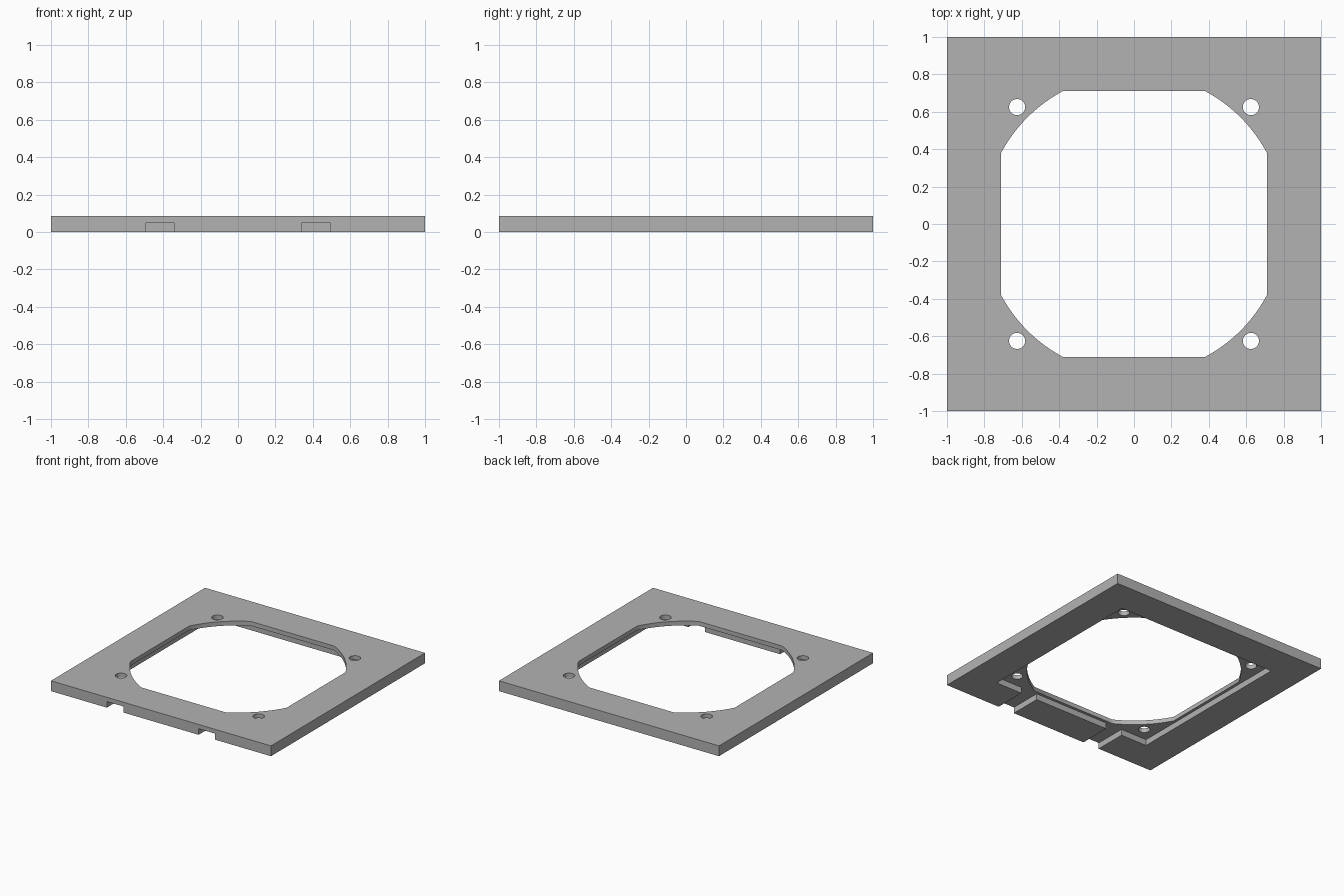
import bpy, bmesh, math

HEIGHT = 0.085      # plate thickness
RECESS = 0.05       # depth of the underside pocket and cable slots
POCKET = 0.733      # half width of the pocket
OPENING = 0.71      # half width of the airflow opening
ARC_R = 0.806       # radius of the opening's rounded corners
HOLE = 0.625        # screw hole offset
SLOT_IN, SLOT_OUT = 0.342, 0.492

old = bpy.data.objects.get("Cube")
if old:
    bpy.data.objects.remove(old, do_unlink=True)

grey = bpy.data.materials.new("plain grey")
grey.use_nodes = True
colour = (0.45, 0.45, 0.45, 1)
grey.diffuse_color = colour
grey.node_tree.nodes["Principled BSDF"].inputs["Base Color"].default_value = colour


def prism(name, outline, bottom, top):
    """Extrude a flat outline between two heights."""
    bm = bmesh.new()
    face = bm.faces.new([bm.verts.new((x, y, bottom)) for x, y in outline])
    moved = bmesh.ops.extrude_face_region(bm, geom=[face])["geom"]
    verts = [v for v in moved if isinstance(v, bmesh.types.BMVert)]
    bmesh.ops.translate(bm, verts=verts, vec=(0, 0, top - bottom))
    bmesh.ops.recalc_face_normals(bm, faces=bm.faces)
    mesh = bpy.data.meshes.new(name)
    bm.to_mesh(mesh)
    bm.free()
    mesh.materials.append(grey)
    obj = bpy.data.objects.new(name, mesh)
    bpy.context.collection.objects.link(obj)
    return obj


def arc(cx, cy, radius, start, end, steps):
    angles = [start + (end - start) * i / steps for i in range(steps + 1)]
    return [(cx + radius * math.cos(a), cy + radius * math.sin(a)) for a in angles]


def cut(target, cutter):
    """Subtract the cutter from the target, then discard it."""
    mod = target.modifiers.new("cut", "BOOLEAN")
    mod.operation = "DIFFERENCE"
    mod.solver = "EXACT"
    mod.object = cutter
    bpy.context.view_layer.objects.active = target
    bpy.ops.object.modifier_apply(modifier=mod.name)
    bpy.data.objects.remove(cutter, do_unlink=True)


# Square plate
frame = prism("mounting_frame", [(-1, -1), (1, -1), (1, 1), (-1, 1)], 0, HEIGHT)

# Underside pocket with two cable slots running out through the front edge
half = [(SLOT_IN, -POCKET), (SLOT_IN, -1.1), (SLOT_OUT, -1.1),
        (SLOT_OUT, -POCKET), (POCKET, -POCKET), (POCKET, POCKET)]
cut(frame, prism("pocket_cutter", half + [(-x, y) for x, y in reversed(half)],
                 -0.1, RECESS))

# Opening: straight sides joined by arcs at the four corners
first = math.acos(OPENING / ARC_R)
outline = []
for i in range(4):
    turn = i * math.pi / 2
    outline += arc(0, 0, ARC_R, turn + first, turn + math.pi / 2 - first, 12)
cut(frame, prism("opening_cutter", outline, -0.1, 0.2))

# Four screw holes
for sx in (-1, 1):
    for sy in (-1, 1):
        ring = arc(sx * HOLE, sy * HOLE, 0.043, 0, math.tau, 32)[:-1]
        cut(frame, prism("hole_cutter", ring, -0.1, 0.2))

# Smooth the curved walls, keep the edges crisp
bpy.ops.object.select_all(action="DESELECT")
frame.select_set(True)
bpy.context.view_layer.objects.active = frame
bpy.ops.object.shade_smooth_by_angle(angle=math.radians(30))
